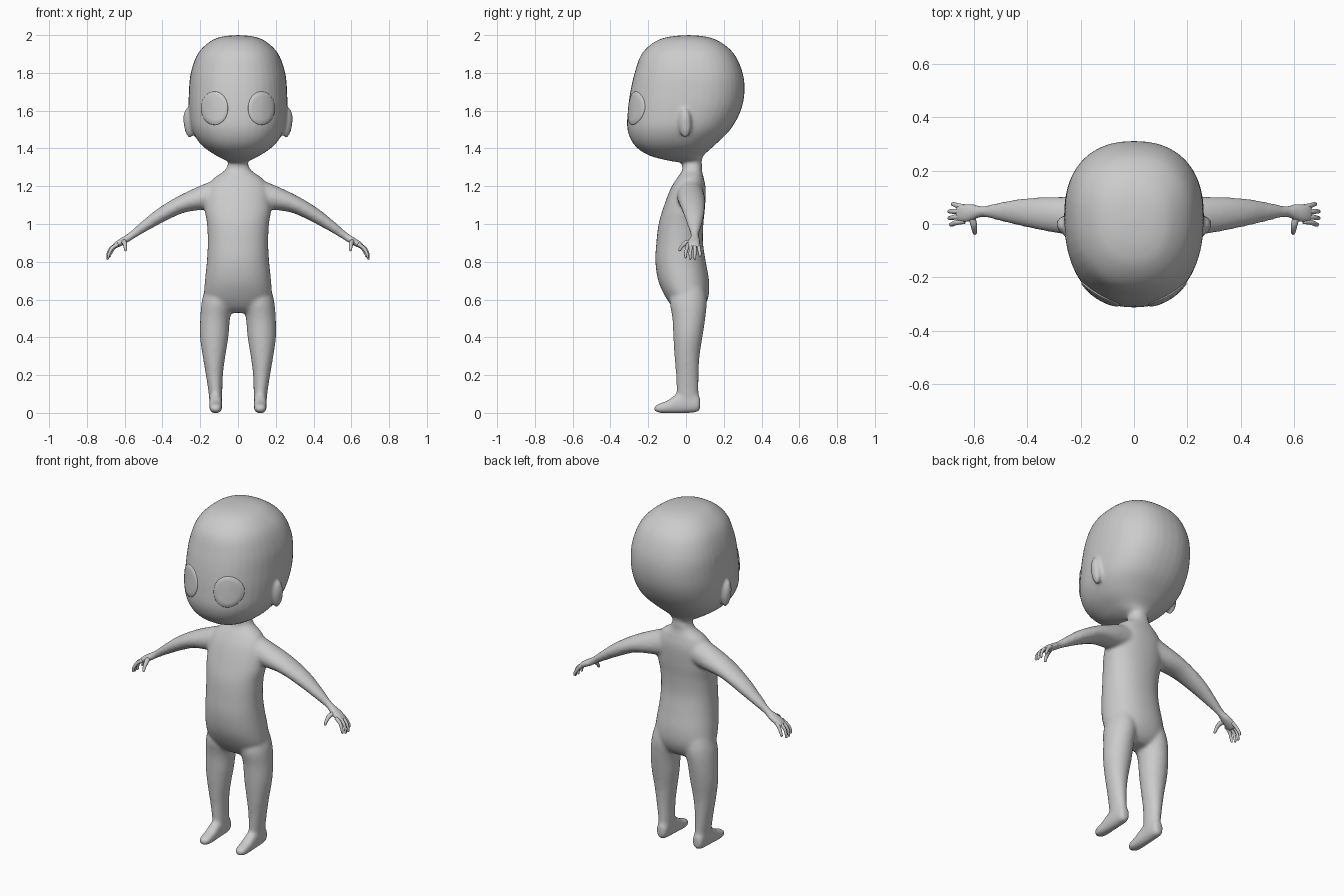
import bpy, bmesh, math
from mathutils import Vector, Matrix
from mathutils.bvhtree import BVHTree

if "Cube" in bpy.data.objects:
    bpy.data.objects.remove(bpy.data.objects["Cube"])

SEG = 40
X, Y, Z = Vector((1, 0, 0)), Vector((0, 1, 0)), Vector((0, 0, 1))

skin = bpy.data.materials.new("plain_grey")
skin.diffuse_color = (0.6, 0.6, 0.6, 1)
skin.use_nodes = True
skin.node_tree.nodes["Principled BSDF"].inputs["Base Color"].default_value = skin.diffuse_color


def smooth_rows(rows, steps=5):
    """Catmull-Rom interpolation of station rows."""
    pts = [rows[0]] + list(rows) + [rows[-1]]
    out = []
    for i in range(1, len(pts) - 2):
        for s in range(steps):
            t = s / steps
            out.append([0.5 * (2 * b + (c - a) * t + (2 * a - 5 * b + 4 * c - d) * t * t
                               + (3 * b - a - 3 * c + d) * t ** 3)
                        for a, b, c, d in zip(*pts[i - 1:i + 3])])
    return out + [list(rows[-1])]


def loft(bm, rings, n=2.0, seg=SEG):
    """Closed tube through rings of (centre, side, back, front) vectors."""
    loops = []
    for c, side, back, front in rings:
        loop = []
        for k in range(seg):
            a = 2 * math.pi * k / seg
            u, v = (math.copysign(abs(f) ** (2 / n), f) for f in (math.cos(a), math.sin(a)))
            loop.append(bm.verts.new(c + side * u + (back if v > 0 else front) * abs(v)))
        loops.append(loop)
    faces = [bm.faces.new(loops[0][::-1]), bm.faces.new(loops[-1])]
    for p, q in zip(loops, loops[1:]):
        for k in range(seg):
            j = (k + 1) % seg
            faces.append(bm.faces.new((p[k], p[j], q[j], q[k])))
    bmesh.ops.recalc_face_normals(bm, faces=faces)


def upright(bm, rows, n=2.0, shift=0.0, m=1):
    """Stations: z, centre x, half width, front y, back y."""
    rings = []
    for z, x, h, yf, yb in smooth_rows(rows):
        cy = (yf + yb) / 2 + shift * (yb - yf)
        rings.append((Vector((m * x, cy, z)), X * max(h, .002), Y * (yb - cy), Y * (yf - cy)))
    loft(bm, rings, n)


def add_object(name, bm):
    me = bpy.data.meshes.new(name)
    bm.to_mesh(me)
    bm.free()
    me.materials.append(skin)
    me.polygons.foreach_set("use_smooth", [True] * len(me.polygons))
    ob = bpy.data.objects.new(name, me)
    bpy.context.collection.objects.link(ob)
    return ob


bm = bmesh.new()

# Head
upright(bm, [
    (2.0, 0, .004, .01, .02), (1.992, 0, .085, -.085, .105), (1.965, 0, .15, -.165, .18),
    (1.9, 0, .214, -.235, .255), (1.8, 0, .25, -.272, .3), (1.7, 0, .26, -.295, .31),
    (1.6, 0, .26, -.308, .29), (1.5, 0, .245, -.31, .235), (1.42, 0, .195, -.275, .155),
    (1.365, 0, .12, -.2, .095), (1.335, 0, .06, -.09, .082), (1.325, 0, .03, -.02, .06)],
    n=2.3, shift=.05)

# Neck and torso
upright(bm, [
    (1.38, 0, .05, -.03, .075), (1.315, 0, .054, -.02, .085), (1.28, 0, .075, -.022, .085),
    (1.24, 0, .13, -.05, .095), (1.18, 0, .165, -.085, .105), (1.08, 0, .175, -.122, .1),
    (1.0, 0, .164, -.145, .092), (.9, 0, .16, -.157, .09), (.8, 0, .165, -.162, .105),
    (.7, 0, .175, -.147, .122), (.62, 0, .178, -.112, .12), (.56, 0, .15, -.07, .095),
    (.53, 0, .09, -.03, .06)], n=2.2)

for m in (1, -1):
    # Legs
    upright(bm, [
        (.7, .09, .07, -.05, .09), (.6, .106, .084, -.085, .11), (.5, .121, .079, -.072, .102),
        (.4, .126, .075, -.067, .087), (.3, .127, .06, -.061, .072), (.2, .125, .045, -.053, .067),
        (.1, .119, .036, -.05, .067), (.04, .117, .033, -.05, .07)], m=m)

    # Feet: y, half width, bottom, top
    loft(bm, [(Vector((m * .118, y, (a + b) / 2)), X * h, Z * (b - a) / 2, Z * (a - b) / 2)
              for y, h, a, b in smooth_rows([
                  (.075, .02, .018, .08), (.055, .032, .003, .1), (0, .034, -.001, .11),
                  (-.05, .034, -.002, .098), (-.1, .034, -.002, .065), (-.145, .031, .001, .048),
                  (-.17, .014, .01, .034)])], n=2.4)

    # Arms and palms: x, z, half thickness, centre y, half depth
    up = Vector((m * .5, 0, .866))
    loft(bm, [(Vector((m * x, y, z)), Y * d, up * h, up * -h)
              for x, z, h, y, d in smooth_rows([
                  (.06, 1.17, .085, .02, .07), (.2, 1.133, .064, .028, .073),
                  (.307, 1.1, .046, .035, .066), (.41, 1.045, .038, .043, .053),
                  (.5, .985, .028, .046, .035), (.565, .938, .021, .047, .021),
                  (.6, .915, .02, .044, .032), (.64, .892, .017, .04, .037),
                  (.665, .874, .011, .038, .034)])])

    # Ears
    bmesh.ops.create_uvsphere(bm, u_segments=32, v_segments=20, radius=1, matrix=(
        Matrix.Translation((m * .262, -.006, 1.535)) @ Matrix.Rotation(m * -.35, 4, 'Z')
        @ Matrix.Rotation(m * .1, 4, 'Y') @ Matrix.Diagonal((.025, .035, .08, 1))))

# Fuse the parts into one soft skin
source = add_object("body_source", bm)
mod = source.modifiers.new("fuse", 'REMESH')
mod.mode, mod.voxel_size = 'VOXEL', .009
mod = source.modifiers.new("soften", 'SMOOTH')
mod.factor, mod.iterations = .5, 10
deps = bpy.context.evaluated_depsgraph_get()
bm = bmesh.new()
bm.from_mesh(source.evaluated_get(deps).to_mesh())
bpy.data.objects.remove(source)
tree = BVHTree.FromBMesh(bm)
add_object("body", bm)


def tube(bm, path):
    """Tapered digit along x, y, z, radius rows with a rounded tip."""
    rows = smooth_rows(path, 4)
    tip, r = Vector(rows[-1][:3]), rows[-1][3]
    d = (tip - Vector(rows[-2][:3])).normalized()
    rows += [[*(tip + d * r * math.sin(a)), r * math.cos(a)] for a in (.5, 1, 1.45)]
    pts = [Vector(q[:3]) for q in rows]
    rings = []
    for i, (p, q) in enumerate(zip(pts, rows)):
        t = (pts[min(i + 1, len(pts) - 1)] - pts[max(i - 1, 0)]).normalized()
        a = t.cross(Y).normalized()
        b = t.cross(a)
        rings.append((p, a * q[3], b * q[3], b * -q[3]))
    loft(bm, rings, seg=14)


for m, label in ((1, "left"), (-1, "right")):
    # Fingers: knuckle y, tip y, reach, tip z
    bm = bmesh.new()
    for y0, y1, reach, low in ((.01, -.002, -.003, .825), (.028, .022, .002, .817),
                               (.047, .047, .002, .817), (.064, .074, -.01, .832)):
        tube(bm, [(m * .635, y0, .893, .01), (m * (.668 + reach), y0 * .6 + y1 * .4, .873, .0095),
                  (m * (.685 + reach), y1, .845, .008), (m * (.689 + reach), y1, low, .0065)])
    # Thumb
    tube(bm, [(m * .608, .03, .908, .013), (m * .6, .0, .9, .0125),
              (m * .597, -.022, .882, .0095), (m * .595, -.033, .863, .0075)])
    add_object(label + "_fingers", bm)

    # Eye plate laid on the face
    bm = bmesh.new()
    loops = []
    for f, lift in ((0, .005), (.35, .005), (.7, .005), (.96, .005), (1, .002), (1, -.004)):
        loop = []
        for k in range(1 if f == 0 else 48):
            a = 2 * math.pi * k / 48
            start = Vector((m * .124 + .071 * f * math.cos(a), -1, 1.613 + .088 * f * math.sin(a)))
            hit, normal, _, _ = tree.ray_cast(start, Y)
            loop.append(bm.verts.new(hit + normal * lift))
        loops.append(loop)
    for p, q in zip(loops, loops[1:]):
        for k in range(48):
            j = (k + 1) % 48
            bm.faces.new((p[0], q[k], q[j]) if len(p) == 1 else (p[k], q[k], q[j], p[j]))
    bmesh.ops.recalc_face_normals(bm, faces=bm.faces[:])
    add_object(label + "_eye", bm)
